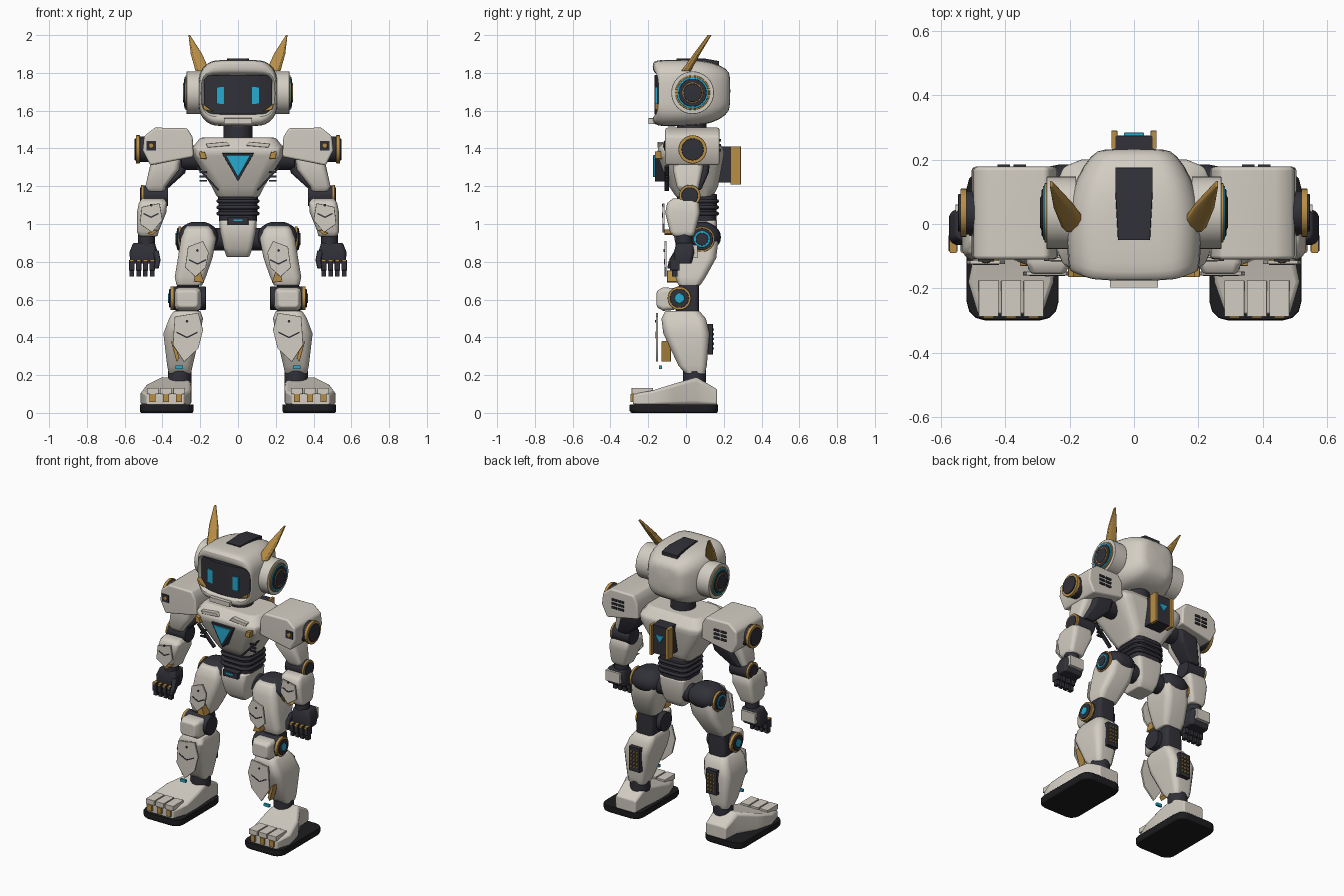
import bpy, bmesh, math
from mathutils import Vector

default_cube = bpy.data.objects.get("Cube")
if default_cube:
    bpy.data.objects.remove(default_cube, do_unlink=True)


def material(name, red, green, blue):
    mat = bpy.data.materials.new(name)
    mat.use_nodes = True
    mat.diffuse_color = (red, green, blue, 1)
    shader = next(n for n in mat.node_tree.nodes if n.type == 'BSDF_PRINCIPLED')
    shader.inputs["Base Color"].default_value = (red, green, blue, 1)
    shader.inputs["Roughness"].default_value = .6
    return mat


SHELL = material("warm_white_shell", .65, .61, .54)
DARK = material("charcoal_joint", .03, .03, .04)
GOLD = material("brushed_gold", .48, .27, .06)
GLOW = material("cyan_light", .02, .4, .63)
RUBBER = material("black_rubber", .012, .012, .014)


def finish(bm, name, mat, bevel, mirror, subdivide=False):
    """Bevel hard edges, shade by angle, and mirror to the other side."""
    bmesh.ops.remove_doubles(bm, verts=bm.verts, dist=.0001)
    bmesh.ops.recalc_face_normals(bm, faces=bm.faces)
    if bevel:
        hard = [e for e in bm.edges if e.calc_face_angle(0) > math.radians(40)]
        bmesh.ops.bevel(bm, geom=hard, offset=bevel, segments=2, profile=.5,
                        affect='EDGES', clamp_overlap=True)
    mesh = bpy.data.meshes.new(name)
    bm.to_mesh(mesh)
    bm.free()
    mesh.materials.append(mat)
    obj = bpy.data.objects.new(name, mesh)
    bpy.context.collection.objects.link(obj)
    for other in bpy.context.selected_objects:
        other.select_set(False)
    obj.select_set(True)
    bpy.context.view_layer.objects.active = obj
    bpy.ops.object.shade_smooth_by_angle(angle=math.radians(50))
    if subdivide:
        obj.modifiers.new("Soften", 'SUBSURF').levels = 1
        obj.modifiers["Soften"].render_levels = 1
    else:
        obj.modifiers.new("Even shading", 'WEIGHTED_NORMAL').keep_sharp = True
    if mirror:
        obj.modifiers.new("Other side", 'MIRROR').use_mirror_merge = False
    return obj


def loft(name, mat, axis, sections, corner=.4, steps=3, bevel=.008,
         mirror=False, bulge=0, subdivide=False):
    """Skin rounded rectangles (position, low u, high u, low v, high v)."""
    bm = bmesh.new()
    rings = []
    for t, u_low, u_high, v_low, v_high in sections:
        half_u, half_v = (u_high - u_low) / 2, (v_high - v_low) / 2
        mid_u, mid_v = (u_high + u_low) / 2, (v_high + v_low) / 2
        radius = corner * min(half_u, half_v)
        ring = []
        for quarter, (su, sv) in enumerate(((1, 1), (-1, 1), (-1, -1), (1, -1))):
            for i in range(steps):
                angle = math.pi / 2 * (quarter + i / (steps - 1))
                u = mid_u + su * (half_u - radius) + radius * math.cos(angle)
                v = mid_v + sv * (half_v - radius) + radius * math.sin(angle)
                place = {'x': (t, u, v), 'y': (u, t, v), 'z': (u, v, t)}[axis]
                point = Vector(place)
                if point.y < 0:
                    point.y += bulge * point.x ** 2
                ring.append(bm.verts.new(point))
        rings.append(ring)
    for first, second in zip(rings, rings[1:]):
        for i in range(len(first)):
            j = (i + 1) % len(first)
            bm.faces.new((first[i], first[j], second[j], second[i]))
    bm.faces.new(rings[0])
    bm.faces.new(rings[-1])
    return finish(bm, name, mat, bevel, mirror, subdivide)


def box(name, mat, x, y, z, bevel=.006, mirror=True):
    """Block from low/high pairs along each axis."""
    return loft(name, mat, 'z', [(z[0], *x, *y), (z[1], *x, *y)],
                corner=.05, steps=2, bevel=bevel, mirror=mirror)


def tube(name, mat, axis, u, v, radius, start, end, mirror=True, bevel=.005):
    extent = (u - radius, u + radius, v - radius, v + radius)
    return loft(name, mat, axis, [(start, *extent), (end, *extent)],
                corner=1, steps=9, bevel=bevel, mirror=mirror)


def plate(name, mat, outline, front, back, bevel=.002, mirror=True):
    """Extrude an x/z outline from front to back."""
    bm = bmesh.new()
    near = [bm.verts.new((x, front, z)) for x, z in outline]
    far = [bm.verts.new((x, back, z)) for x, z in outline]
    bm.faces.new(near)
    bm.faces.new(far[::-1])
    for i in range(len(near)):
        j = (i + 1) % len(near)
        bm.faces.new((near[i], far[i], far[j], near[j]))
    return finish(bm, name, mat, bevel, mirror)


def joint_disc(name, y, z, layers):
    """Stacked discs facing sideways: material, radius, inner x, outer x."""
    for i, (mat, radius, inner, outer) in enumerate(layers):
        tube(f"{name}_layer_{i}", mat, 'x', y, z, radius, inner, outer, bevel=.003)


def armour(name, outline, front, chevron_x, chevron_z, size):
    """Front armour panel with a dark chevron and a stud."""
    plate(name + "_panel", SHELL, outline, front, front + .012)
    wing, drop, line = size, size * .5, .008
    plate(name + "_chevron", DARK, [
        (chevron_x - wing, chevron_z), (chevron_x, chevron_z - drop),
        (chevron_x + wing, chevron_z), (chevron_x + wing, chevron_z - line),
        (chevron_x, chevron_z - drop - line), (chevron_x - wing, chevron_z - line)],
        front - .002, front + .002, bevel=0)
    tube(name + "_stud", DARK, 'y', chevron_x, chevron_z + size, .007,
         front - .003, front + .002, bevel=0)


# Head: rounded helmet with a recessed face opening
loft("helmet", SHELL, 'y', [
    (.235, -.1, .1, 1.62, 1.79), (.22, -.13, .13, 1.58, 1.82),
    (.14, -.185, .185, 1.53, 1.86), (.03, -.21, .21, 1.52, 1.87),
    (-.1, -.21, .21, 1.515, 1.87), (-.17, -.205, .205, 1.52, 1.868),
    (-.192, -.2, .2, 1.54, 1.855), (-.194, -.195, .195, 1.57, 1.81),
    (-.18, -.19, .19, 1.58, 1.795), (-.12, -.187, .187, 1.585, 1.79)],
    corner=.6, steps=5, bevel=0, bulge=1.2, subdivide=True)
loft("visor", DARK, 'x', [
    (x, 1.2 * x * x - .168, -.1, 1.58 + abs(x) ** 3, 1.79 - abs(x) ** 3)
    for x in [i * .03 - .18 for i in range(13)]], corner=.1, bevel=0)
box("eye", GLOW, (.075, .115), (-.164, -.15), (1.635, 1.725), bevel=.004)
plate("cheek_accent", GOLD, [(.13, 1.595), (.18, 1.605), (.19, 1.64), (.165, 1.62)],
      -.165, -.13)
box("chin_guard", SHELL, (-.075, .075), (-.198, -.17), (1.53, 1.56), mirror=False)
loft("crown_panel", DARK, 'y', [(-.05, -.05, .05, 1.85, 1.876),
     (.1, -.058, .058, 1.85, 1.876), (.175, -.058, .058, 1.83, 1.862)], corner=.1)
loft("horn", GOLD, 'z', [(1.81, .15, .225, -.025, .025),
     (1.9, .19, .25, .04, .075), (2, .254, .262, .115, .135)],
     corner=.6, steps=2, bevel=.002, mirror=True)
joint_disc("ear", .035, 1.695, [
    (SHELL, .113, .18, .272), (GOLD, .092, .26, .279), (GLOW, .084, .26, .283),
    (DARK, .074, .26, .287), (GOLD, .055, .26, .289), (DARK, .049, .26, .292)])
tube("neck", DARK, 'z', 0, .03, .078, 1.43, 1.55, mirror=False)

# Torso: tapered chest, ribbed waist and pelvis
loft("chest", SHELL, 'z', [
    (1.14, -.11, .11, -.05, .14), (1.2, -.14, .14, -.09, .17),
    (1.36, -.24, .24, -.15, .2), (1.4, -.245, .245, -.15, .2),
    (1.457, -.2, .2, -.1, .15)], corner=.45, bevel=.012)
plate("chest_gem_frame", DARK, [(-.085, 1.375), (.085, 1.375), (0, 1.225)],
      -.165, -.08, mirror=False)
plate("chest_gem", GLOW, [(-.066, 1.364), (.066, 1.364), (0, 1.247)],
      -.174, -.16, mirror=False)
plate("chest_accent", GOLD, [(.165, 1.345), (.2, 1.345), (.205, 1.385), (.175, 1.38)],
      -.165, -.12)
plate("collar_panel", SHELL, [(.04, 1.415), (.16, 1.405), (.17, 1.425), (.06, 1.435)],
      -.15, -.1)
plate("chest_seam", DARK, [(.22, 1.31), (.225, 1.302), (.105, 1.175), (.1, 1.183)],
      -.115, -.09, bevel=0)
for i in range(3):
    height = 1.225 + i * .022
    box("side_vent", DARK, (.165, .205), (-.11, -.095), (height, height + .009), bevel=0)
    rib = 1.045 + i * .033
    loft("waist_rib", DARK, 'z', [(rib, -.114, .114, -.06, .174),
         (rib + .02, -.114, .114, -.06, .174)], corner=.5, steps=4)
loft("waist", DARK, 'z', [(1.01, -.1, .1, -.04, .16), (1.16, -.106, .106, -.05, .165)],
     corner=.5, steps=4)
box("belt_box", DARK, (-.055, .055), (-.085, 0), (.995, 1.035), mirror=False)
box("belt_light", GLOW, (-.025, .025), (-.09, -.08), (1.015, 1.025), bevel=0, mirror=False)
loft("pelvis", SHELL, 'z', [
    (.825, -.06, .06, -.01, .12), (.87, -.075, .075, -.05, .15),
    (.96, -.095, .095, -.07, .165), (1.02, -.1, .1, -.06, .165)], corner=.35)

# Back pack
box("back_pack", DARK, (-.06, .06), (.16, .275), (1.22, 1.41), bevel=.012, mirror=False)
box("back_pack_rail", GOLD, (.052, .07), (.235, .29), (1.21, 1.41))
plate("back_light", GLOW, [(-.032, 1.35), (.032, 1.35), (0, 1.3)], .284, .27,
      mirror=False)

# Shoulders and arms
plate("shoulder_pad", SHELL, [
    (.235, 1.355), (.24, 1.46), (.27, 1.508), (.44, 1.51), (.497, 1.465),
    (.505, 1.39), (.465, 1.31)], -.11, .178, bevel=.012)
joint_disc("shoulder", .035, 1.395, [
    (DARK, .068, .46, .525), (GOLD, .075, .52, .54), (DARK, .058, .52, .547)])
box("shoulder_badge", DARK, (.435, .485), (-.116, -.1), (1.39, 1.44))
tube("shoulder_badge_stud", GOLD, 'y', .46, 1.415, .014, -.121, -.1)
for i in range(3):
    height = 1.385 + i * .026
    for x in (.335, .385):
        box("shoulder_vent", DARK, (x, x + .04), (.17, .185), (height, height + .013),
            bevel=0)
tube("shoulder_axle", DARK, 'x', .04, 1.35, .065, .18, .3)
loft("inner_sleeve", DARK, 'z', [
    (1.18, .38, .46, -.01, .08), (1.27, .28, .42, 0, .12), (1.35, .26, .4, 0, .13)],
    mirror=True)
loft("upper_arm", SHELL, 'z', [
    (1.17, .39, .475, -.03, .06), (1.2, .38, .49, -.05, .07),
    (1.29, .31, .47, -.07, .09), (1.37, .3, .45, -.06, .1)], mirror=True)
joint_disc("elbow", .02, 1.15, [
    (DARK, .055, .37, .505), (GOLD, .057, .5, .513), (DARK, .044, .5, .518)])
loft("forearm", SHELL, 'z', [
    (.935, .425, .525, -.07, .04), (.96, .42, .535, -.085, .05),
    (1.06, .38, .535, -.11, .075), (1.11, .375, .525, -.1, .07),
    (1.135, .39, .51, -.07, .05)], mirror=True)
armour("forearm", [(.51, 1.09), (.415, 1.11), (.4, 1.02), (.455, .955), (.52, 1)],
       -.125, .46, 1.06, .04)
plate("forearm_accent", GOLD, [(.42, .97), (.455, .94), (.48, .95), (.45, .965)],
      -.115, -.06)

# Hands
tube("wrist", DARK, 'z', .485, -.01, .045, .88, .95)
loft("palm", DARK, 'z', [(.79, .435, .57, -.06, .03), (.85, .425, .575, -.065, .045),
     (.9, .44, .555, -.05, .045)], mirror=True)
box("hand_guard", SHELL, (.45, .555), (.03, .06), (.82, .89))
for i in range(4):
    x = .44 + i * .036
    box("finger_upper", DARK, (x, x + .028), (-.085, -.035), (.755, .81))
    box("finger_tip", DARK, (x + .002, x + .026), (-.075, -.045), (.722, .765))
    box("knuckle", GOLD, (x + .004, x + .024), (-.09, -.05), (.8, .812), bevel=.002)
loft("thumb", DARK, 'z', [(.765, .42, .445, -.1, -.07), (.81, .41, .44, -.09, -.05),
     (.86, .42, .45, -.06, -.02)], mirror=True)

# Hips and thighs
loft("hip_ball", DARK, 'z', [
    (.93 + .085 * math.sin(a), .21 - .11 * math.cos(a), .21 + .11 * math.cos(a),
     .075 - .11 * math.cos(a), .075 + .11 * math.cos(a))
    for a in [i * .25 - 1.25 for i in range(11)]], corner=.8, steps=5, mirror=True)
joint_disc("hip", .085, .92, [
    (DARK, .06, .06, .3), (GOLD, .067, .3, .316), (DARK, .058, .3, .322),
    (GLOW, .044, .3, .326), (DARK, .033, .3, .33)])
loft("thigh", SHELL, 'z', [
    (.675, .19, .325, -.04, .075), (.72, .17, .335, -.055, .105),
    (.82, .135, .318, -.06, .16), (.92, .115, .303, -.05, .172),
    (.97, .135, .285, -.03, .15), (.99, .155, .27, -.005, .12)],
    corner=.5, steps=4, mirror=True)
armour("thigh", [(.265, .88), (.185, .91), (.155, .85), (.17, .77), (.225, .72),
       (.28, .77)], -.115, .215, .815, .045)
plate("thigh_accent", GOLD, [(.18, .69), (.235, .695), (.225, .745), (.2, .755)],
      -.1, -.04)

# Knees and shins
joint_disc("knee", -.035, .607, [
    (DARK, .062, .17, .345), (GOLD, .062, .335, .358), (DARK, .05, .335, .364),
    (GLOW, .026, .335, .37)])
loft("knee_back", DARK, 'z', [(.5, .21, .33, -.05, .07), (.6, .2, .335, -.06, .07),
     (.7, .21, .32, -.03, .07)], mirror=True)
loft("knee_cap", SHELL, 'y', [(-.155, .215, .32, .56, .645),
     (-.12, .195, .335, .54, .665), (-.06, .19, .335, .545, .66)], mirror=True)
loft("shin", SHELL, 'z', [
    (.205, .25, .365, 0, .1), (.25, .24, .375, -.04, .11), (.42, .2, .395, -.12, .125),
    (.5, .185, .365, -.13, .105), (.54, .2, .34, -.11, .07)],
    corner=.5, steps=4, mirror=True)
armour("shin", [(.335, .51), (.21, .53), (.185, .44), (.21, .34), (.285, .27),
       (.345, .36)], -.16, .27, .43, .055)
plate("shin_accent", GOLD, [(.355, .38), (.335, .37), (.31, .29), (.325, .27)],
      -.13, -.08)
box("shin_light", GLOW, (.29, .33), (-.142, -.128), (.232, .25), bevel=0)
box("calf_pack", DARK, (.245, .325), (.08, .142), (.31, .47), bevel=.01)
for row in range(5):
    for column in range(3):
        x, z = .258 + column * .021, .335 + row * .025
        box("calf_stud", GOLD, (x, x + .012), (.135, .149), (z, z + .012), bevel=0)

# Feet
tube("ankle", DARK, 'z', .308, .045, .062, .15, .225)
loft("foot", SHELL, 'y', [
    (-.28, .285, .485, .04, .1), (-.18, .25, .515, .04, .118),
    (-.06, .245, .49, .04, .155), (.055, .25, .425, .04, .19),
    (.165, .26, .41, .04, .125)], corner=.35, bevel=.01, mirror=True)
loft("sole", RUBBER, 'z', [(0, .24, .515, -.29, .165), (.012, .235, .52, -.3, .17),
     (.045, .235, .52, -.298, .17)], corner=.4, steps=4, bevel=.004, mirror=True)
for x in (.312, .382, .452):
    box("toe_plate", SHELL, (x - .031, x + .031), (-.288, -.175), (.1, .132), bevel=.008)
    box("toe_accent", GOLD, (x - .016, x + .016), (-.293, -.26), (.058, .1))
